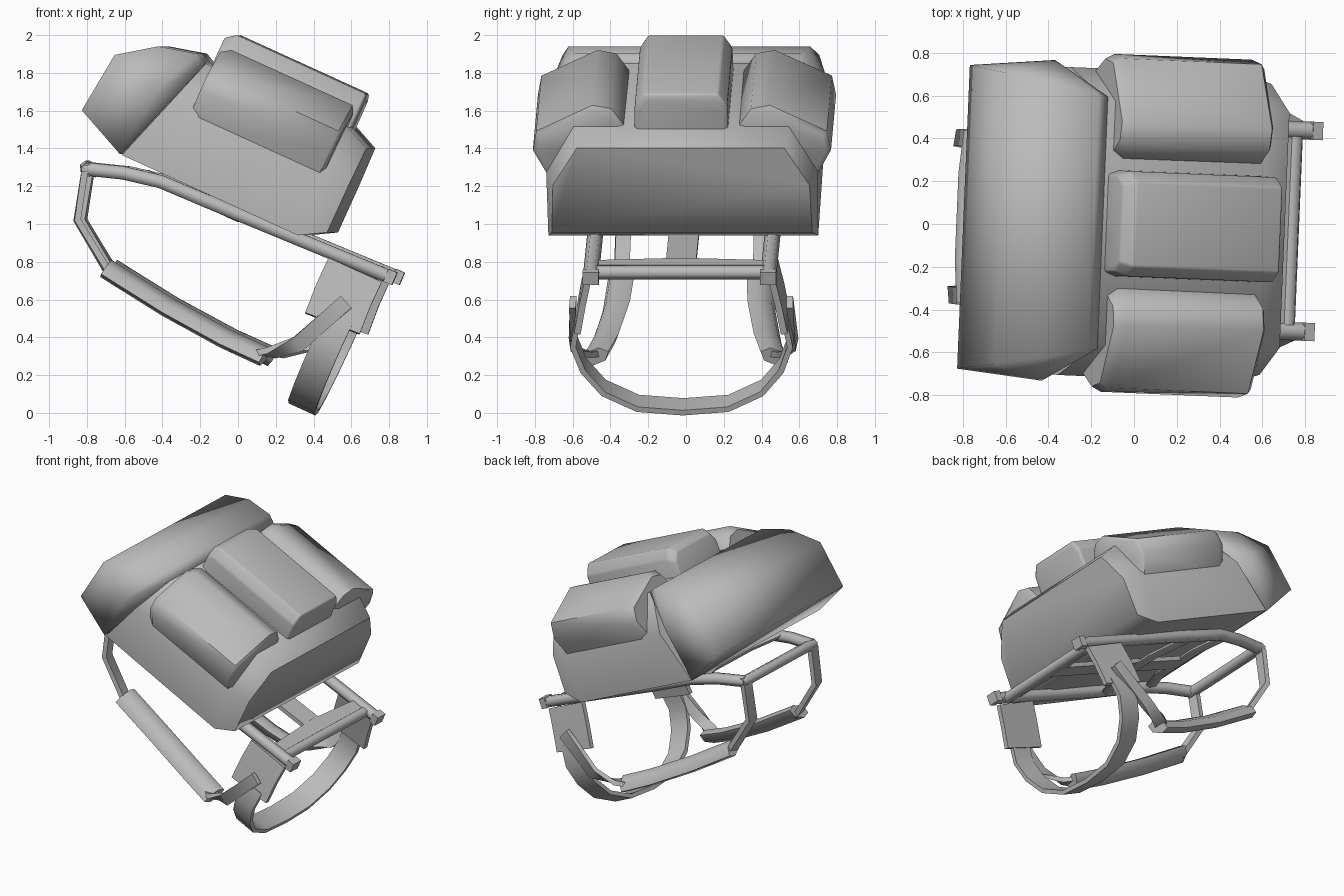
import bpy, bmesh
from math import radians
from mathutils import Matrix, Vector

if "Cube" in bpy.data.objects:
    bpy.data.objects.remove(bpy.data.objects["Cube"], do_unlink=True)

grey = bpy.data.materials.new("plain grey")
grey.use_nodes = True
COLOUR = (0.5, 0.5, 0.5, 1)
grey.diffuse_color = COLOUR
grey.node_tree.nodes["Principled BSDF"].inputs["Base Color"].default_value = COLOUR

# Pack space: x runs down the pack, y across it, z out from the wearer's back
PACK = (Matrix.Translation((.005, 0, 1)) @ Matrix.Rotation(radians(-2.4), 4, "Z")
        @ Matrix.Rotation(radians(24.5), 4, "Y"))


def make(name, verts, faces, mirror=False, bevel=0, angle=65):
    bm = bmesh.new()
    vs = [bm.verts.new(v) for v in verts]
    for f in faces:
        bm.faces.new([vs[i] for i in f])
    bmesh.ops.recalc_face_normals(bm, faces=bm.faces)
    mesh = bpy.data.meshes.new(name)
    bm.to_mesh(mesh)
    bm.free()
    mesh.materials.append(grey)
    ob = bpy.data.objects.new(name, mesh)
    bpy.context.collection.objects.link(ob)
    ob.matrix_world = PACK
    bpy.ops.object.select_all(action="DESELECT")
    ob.select_set(True)
    bpy.context.view_layer.objects.active = ob
    bpy.ops.object.shade_smooth_by_angle(angle=radians(angle))
    if bevel:
        b = ob.modifiers.new("Soft edges", "BEVEL")
        b.width, b.segments, b.limit_method = bevel, 2, "ANGLE"
    if mirror:
        ob.modifiers.new("Other side", "MIRROR").use_axis = (False, True, False)
    return ob


def loft(name, rings, **kw):
    n = len(rings[0])
    faces = [list(range(n)), [(len(rings) - 1) * n + i for i in range(n)]]
    for r in range(len(rings) - 1):
        for i in range(n):
            j = (i + 1) % n
            faces.append([r * n + i, r * n + j, (r + 1) * n + j, (r + 1) * n + i])
    return make(name, [p for ring in rings for p in ring], faces, **kw)


def both_sides(half):
    return half + [(u, -v, w) for u, v, w in reversed(half)]


def ring(u, half):
    return [(u, v, w) for v, w in half]


def strap(name, path, side, width, thick, sides=4, **kw):
    """Sweep a flat (4) or flattened six-sided (6) section along a path."""
    pts = [Vector(p) for p in path]
    corners = ([(1, 1), (-1, 1), (-1, -1), (1, -1)] if sides == 4 else
               [(1, 0), (.5, 1), (-.5, 1), (-1, 0), (-.5, -1), (.5, -1)])
    rings = []
    for i, p in enumerate(pts):
        t = (pts[min(i + 1, len(pts) - 1)] - pts[max(i - 1, 0)]).normalized()
        s = Vector(side)
        s = (s - t * s.dot(t)).normalized()
        n = t.cross(s)
        rings.append([p + s * a * width / 2 + n * b * thick / 2 for a, b in corners])
    return loft(name, rings, **kw)


# Main bag: slanted top end under the lid, slightly domed base
top_end = [(-.69, .705, .087), (-.57, .72, .45), (-.49, .57, .71)]
section = [(.715, .087), (.72, .45), (.57, .715)]
base = [(.69, .165), (.68, .44), (.55, .655)]
loft("main_bag", [both_sides(top_end), both_sides(ring(.335, section)),
                  both_sides(ring(.47, base))])

# Rolled lid: a profile across the pack, its ends fanned round a shoulder point
profile = [(-.7, .71, .087), (-.98, .71, .215), (-.945, .68, .553),
           (-.754, .64, .69), (-.55, .6, .74), (-.49, .59, .71)]
shoulder = (-.66, .75, .47)
verts = profile + [(u, -v, w) for u, v, w in profile]
verts += [shoulder, (shoulder[0], -shoulder[1], shoulder[2])]
n = len(profile)
faces = [[i, (i + 1) % n, n + (i + 1) % n, n + i] for i in range(n)]
for i in range(n):
    j = (i + 1) % n
    faces += [[i, j, 2 * n], [n + i, n + j, 2 * n + 1]]
make("rolled_lid", verts, faces, angle=89)

# Centre and side pockets
centre = [(.25, .6), (.245, .84), (.2, .91)]
inner = [(.23, .6), (.225, .81), (.18, .87)]
loft("centre_pocket", [both_sides(ring(u, s)) for u, s in
                       ((-.47, inner), (-.415, centre), (.335, centre), (.345, inner))],
     bevel=.012, angle=80)
outer = [(.7, .4), (.79, .57), (.77, .68), (.47, .83), (.37, .81), (.29, .69), (.3, .6)]
small = [(.55 + (v - .55) * .9, .6 + (w - .6) * .85) for v, w in outer]
loft("side_pocket", [ring(-.45, small), ring(-.4, outer), ring(.305, outer),
                     ring(.325, small)], mirror=True, angle=50)

# Carrying frame: bent side rails, top bar, curved ribs, lower bar and centre slat
strap("frame_rail", [(-.845, .37, -.065), (-.65, .41, .0), (-.45, .45, .04),
                     (-.1, .47, .05), (.88, .47, .085)], (0, 1, 0), .085, .07,
      sides=6, mirror=True)
strap("rail_foot", [(.84, .47, .085), (.89, .47, .086)], (0, 1, 0), .085, .072, mirror=True)
strap("frame_top_bar", [(-.83, -.4, -.065), (-.85, -.2, -.06), (-.85, .2, -.06),
                        (-.83, .4, -.065)], (1, 0, 0), .08, .065, sides=6)
for name, u in (("upper_rib", -.55), ("lower_rib", -.15)):
    strap(name, [(u, -.45, .035), (u + .12, -.2, .03), (u + .12, .2, .03),
                 (u, .45, .035)], (1, 0, 0), .1, .04, sides=6)
strap("frame_lower_bar", [(.77, -.47, .07), (.77, .47, .07)], (1, 0, 0), .08, .065, sides=6)
strap("lower_bar_plate", [(.73, -.46, .078), (.7, 0, .078), (.73, .46, .078)],
      (1, 0, 0), .13, .03)
strap("centre_slat", [(-.45, 0, .03), (-.1, 0, .045), (.72, 0, .075)], (0, 1, 0), .16, .03)

# Shoulder straps: thin upper strap, thick pad, thin lower strap
strap("upper_strap", [(-.845, .37, -.08), (-.775, .365, -.33), (-.5, .37, -.52)],
      (0, 1, .2), .08, .035, mirror=True)
strap("shoulder_pad", [(-.53, .365, -.5), (-.15, .385, -.55), (.2, .43, -.575),
                       (.435, .475, -.575)], (0, 1, -.5), .165, .08, sides=6, mirror=True)
strap("lower_strap", [(.4, .48, -.57), (.46, .53, -.54), (.57, .585, -.44),
                      (.71, .575, -.13)], (1, 0, .5), .085, .035, mirror=True)

# Hip belt: side plates and a hanging loop
strap("hip_plate", [(.68, .49, .04), (.68, .52, -.1), (.69, .55, -.265)],
      (1, 0, 0), .31, .035, mirror=True)
half = [(.71, v, w) for v, w in ((.55, -.22), (.575, -.36), (.525, -.5),
                                 (.42, -.63), (.24, -.72))]
strap("hip_belt", half + [(.71, 0, -.74)] + both_sides(half)[len(half):],
      (1, 0, 0), .155, .03)
